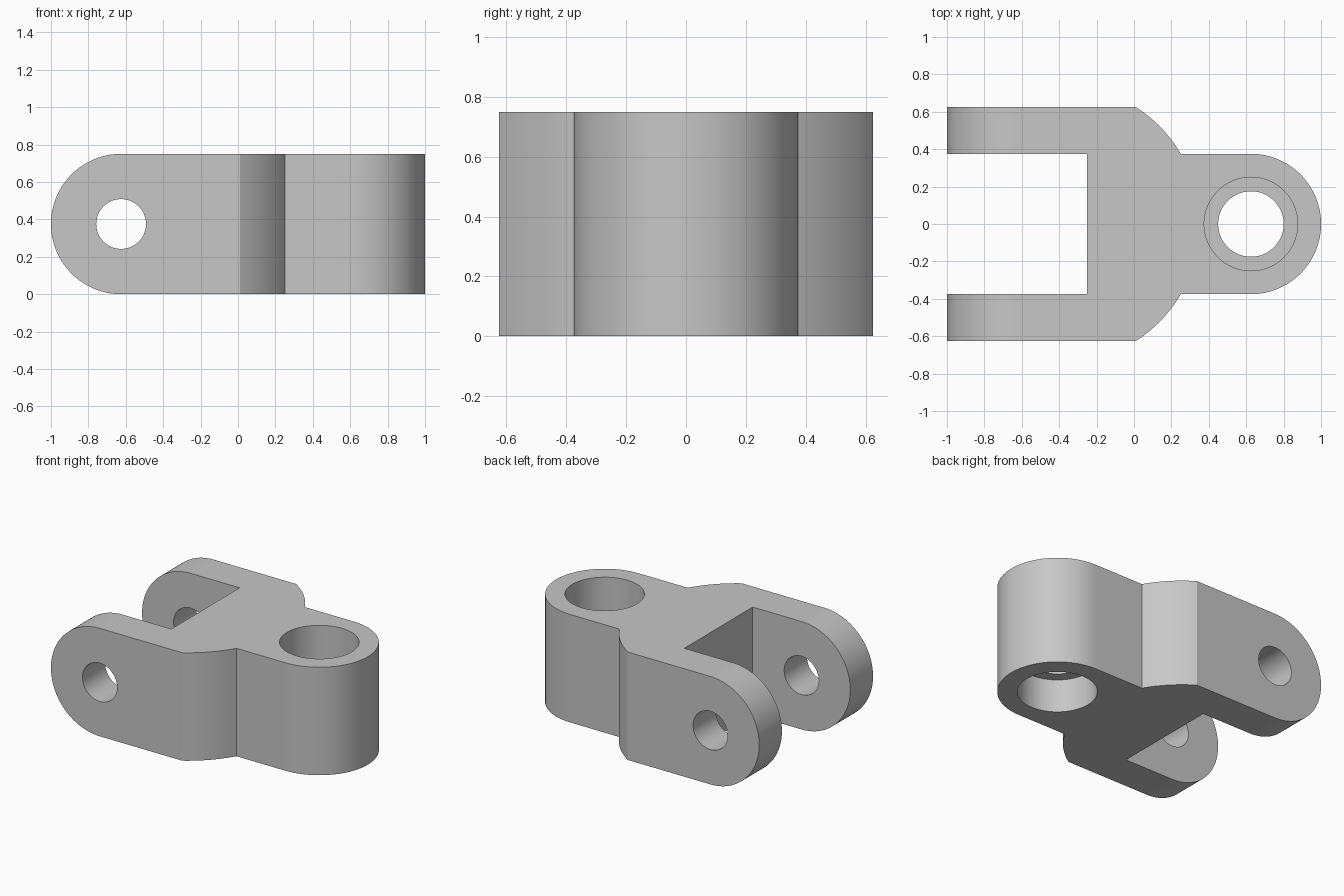
import bpy, bmesh
from math import pi, cos, sin, atan2, hypot
from mathutils import Matrix, Vector

H = 0.75          # body height
R = 0.375         # radius of all rounded ends
PIVOT = 0.625     # distance of both pivot axes from the centre

if "Cube" in bpy.data.objects:
    bpy.data.objects.remove(bpy.data.objects["Cube"])

steel = bpy.data.materials.new("plain grey")
steel.use_nodes = True
grey = (0.57, 0.57, 0.57, 1)
steel.diffuse_color = grey
steel.node_tree.nodes["Principled BSDF"].inputs["Base Color"].default_value = grey


def arc(cx, cy, r, a0, a1, n=32):
    return [(cx + r * cos(a0 + (a1 - a0) * i / n),
             cy + r * sin(a0 + (a1 - a0) * i / n)) for i in range(n + 1)]


def prism(name, outline, low, high, axis="z"):
    """Extrude a closed outline along z, or an (x, z) outline along y."""
    bm = bmesh.new()
    place = (lambda p: (p[0], p[1], low)) if axis == "z" else (lambda p: (p[0], low, p[1]))
    step = Vector((0, 0, high - low)) if axis == "z" else Vector((0, high - low, 0))
    face = bm.faces.new([bm.verts.new(place(p)) for p in outline])
    grown = bmesh.ops.extrude_face_region(bm, geom=[face])["geom"]
    bmesh.ops.translate(bm, vec=step,
                        verts=[v for v in grown if isinstance(v, bmesh.types.BMVert)])
    bmesh.ops.recalc_face_normals(bm, faces=bm.faces)
    return finish(name, bm)


def cylinder(name, r, length, matrix):
    bm = bmesh.new()
    bmesh.ops.create_cone(bm, cap_ends=True, segments=96, radius1=r, radius2=r,
                          depth=length, matrix=matrix)
    return finish(name, bm)


def finish(name, bm):
    mesh = bpy.data.meshes.new(name)
    bm.to_mesh(mesh)
    bm.free()
    obj = bpy.data.objects.new(name, mesh)
    bpy.context.collection.objects.link(obj)
    mesh.materials.append(steel)
    return obj


def carve(target, tool, operation="DIFFERENCE"):
    tool.hide_render = True
    mod = target.modifiers.new(tool.name, "BOOLEAN")
    mod.operation, mod.solver, mod.object = operation, "EXACT", tool
    bpy.context.view_layer.objects.active = target
    bpy.ops.object.modifier_apply(modifier=mod.name)
    bpy.data.objects.remove(tool)


# Plan outline: fork arms, curved shoulders and round lug, mirrored in y
sx, sr = -0.39, hypot(0.4, 0.625)
shoulder = arc(sx, 0, sr, atan2(0.625, 0.4), atan2(R, 0.64), 12)
half = [(-0.25, R), (-1, R), (-1, 0.625)] + shoulder + arc(PIVOT, 0, R, pi / 2, 0, 48)
outline = half + [(x, -y) for x, y in reversed(half[:-1])]
body = prism("clevis_link", outline, 0, H)

# Round the fork ends in side profile
side = arc(-PIVOT, R, R, pi / 2, 3 * pi / 2, 96)
side = [(x, R + (z - R) * 1.0) for x, z in side]
side = [(1.2, H + 0.1), (-PIVOT, H + 0.1)] + side + [(-PIVOT, -0.1), (1.2, -0.1)]
carve(body, prism("fork_end_rounding", side, -1, 1, "y"), "INTERSECT")

# Cross pin hole through both arms
carve(body, cylinder("pin_hole", 0.133, 2,
                     Matrix.Translation((-PIVOT, 0, R)) @ Matrix.Rotation(pi / 2, 4, "X")))

# Vertical bore with a wider recess from each end, leaving an inner collar
collar_low, collar_high = 0.23, 0.45
for name, r, low, high in (("bore", 0.175, -0.2, 1), ("lower_recess", 0.25, -0.2, collar_low),
                           ("upper_recess", 0.25, collar_high, 1)):
    carve(body, cylinder(name, r, high - low,
                         Matrix.Translation((PIVOT, 0, (low + high) / 2))))

bpy.ops.object.select_all(action="DESELECT")
body.select_set(True)
bpy.context.view_layer.objects.active = body
bpy.ops.object.shade_smooth_by_angle(angle=pi / 6)
